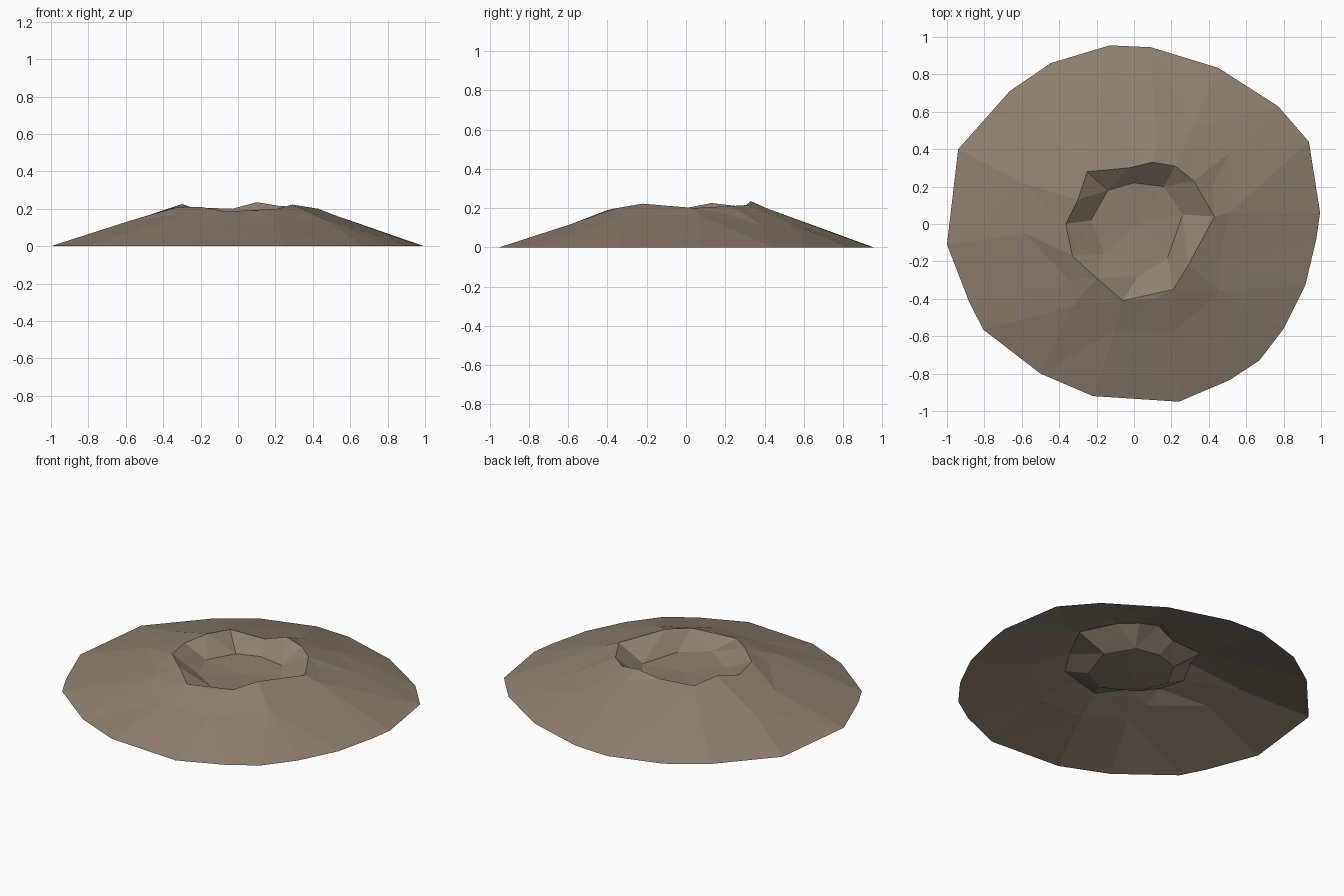
import bpy
from mathutils import Vector
from mathutils.geometry import delaunay_2d_cdt

# Ground outline (x, y), at z = 0
outline = [(-.13, .955), (.09, .945), (.45, .835), (.77, .63), (.935, .44),
           (.995, .06), (.975, -.08), (.915, -.33), (.8, -.56), (.67, -.73),
           (.51, -.835), (.24, -.95), (-.22, -.92), (-.5, -.8), (-.805, -.565),
           (-.88, -.42), (-1, -.11), (-.94, .4), (-.665, .71), (-.445, .86)]

# Uneven crater lip (x, y, z)
rim = [(.1, .33, .235), (.22, .31, .215), (.32, .23, .21), (.43, .04, .2),
       (.29, -.22, .222), (.21, -.35, .2), (-.06, -.41, .185), (-.2, -.29, .21),
       (-.33, -.17, .207), (-.365, 0, .2), (-.3, .13, .225), (-.25, .28, .208),
       (-.03, .3, .2)]

# Knuckles on the outer slope
slope = [(.32, .52, .125), (.51, .38, .115), (.42, .2, .17), (.51, .06, .168),
         (.45, -.2, .165), (.46, -.36, .145), (.21, -.58, .12), (-.1, -.57, .12),
         (-.33, -.44, .145), (-.35, -.3, .165), (-.58, -.05, .135),
         (-.6, .22, .125), (.12, .42, .195), (.11, -.4, .19)]

# Shallow crater floor
floor = [(0, .22, .13), (.16, .2, .125), (.26, .05, .12), (.18, -.18, .125),
         (.02, -.28, .135), (-.16, -.16, .125), (-.23, .02, .125),
         (-.14, .18, .125), (.02, 0, .115)]


def loop_edges(start, count):
    return [(start + i, start + (i + 1) % count) for i in range(count)]


# Triangulate all points as a height field, keeping outline and rim as creases
points = [(x, y, 0) for x, y in outline] + rim + slope + floor
edges = loop_edges(0, len(outline)) + loop_edges(len(outline), len(rim))
flat = [Vector(p[:2]) for p in points]
verts, _, faces, source, _, _ = delaunay_2d_cdt(flat, edges, [], 1, 1e-5)
coords = [(v.x, v.y, points[s[0]][2] if s else .1) for v, s in zip(verts, source)]

mesh = bpy.data.meshes.new("crater_mound")
mesh.from_pydata(coords, [], faces)
mesh.update()
mound = bpy.data.objects.new("crater_mound", mesh)
bpy.context.collection.objects.link(mound)

# Single earth colour
earth = bpy.data.materials.new("earth_brown")
earth.diffuse_color = (0.275, 0.213, 0.158, 1)
mesh.materials.append(earth)
